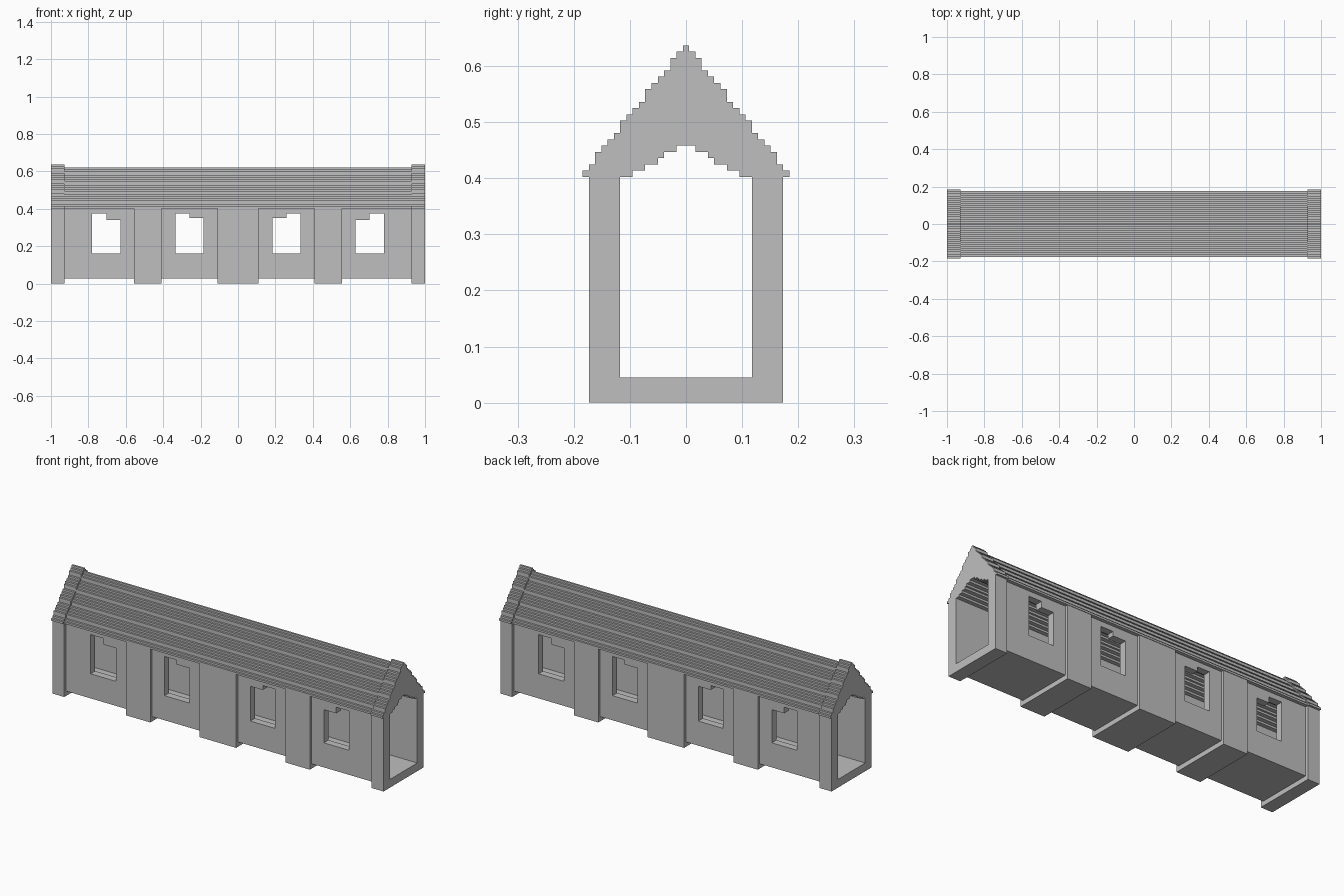
import bpy, bmesh

if "Cube" in bpy.data.objects:
    bpy.data.objects.remove(bpy.data.objects["Cube"])

U = 2 / 179            # size of one stair step
EAVE = 36 * U          # height of the wall tops
INNER = 10.5 * U       # half width of the passage
FLOOR = 4 * U          # floor level inside

stone = bpy.data.materials.new("light_grey_stone")
stone.diffuse_color = (0.52, 0.52, 0.52, 1)
stone.use_nodes = True
stone.node_tree.nodes["Principled BSDF"].inputs["Base Color"].default_value = stone.diffuse_color


def prism(name, outline, a, b, axis="x"):
    """Extrude a closed 2D outline along x (points y,z) or along y (points x,z)."""
    bm = bmesh.new()
    place = (lambda p, t: (t, p[0], p[1])) if axis == "x" else (lambda p, t: (p[0], t, p[1]))
    lo = [bm.verts.new(place(p, a)) for p in outline]
    hi = [bm.verts.new(place(p, b)) for p in outline]
    bm.faces.new(lo)
    bm.faces.new(hi[::-1])
    n = len(outline)
    for i in range(n):
        j = (i + 1) % n
        bm.faces.new((lo[j], lo[i], hi[i], hi[j]))
    bmesh.ops.recalc_face_normals(bm, faces=bm.faces)
    mesh = bpy.data.meshes.new(name)
    bm.to_mesh(mesh)
    bm.free()
    mesh.materials.append(stone)
    obj = bpy.data.objects.new(name, mesh)
    bpy.context.collection.objects.link(obj)
    return obj


def trough(half, bottom):
    """U-shaped section: two walls and a floor."""
    return [(-half, bottom), (half, bottom), (half, EAVE), (INNER, EAVE),
            (INNER, FLOOR), (-INNER, FLOOR), (-INNER, EAVE), (-half, EAVE)]


def mirrored(half_points):
    return half_points + [(-y, z) for y, z in reversed(half_points)]


# Stair heights from eave to ridge, and the ceiling steps (half width, rise)
HEIGHTS = [1, 2, 4, 5, 6, 7, 9, 10, 11, 12, 14, 15, 16, 17, 19, 20, 21]
CEILING = [(8.5, 1), (6.5, 2), (4.5, 3), (3.5, 4), (1.5, 5)]


def roof_section(sy, sz):
    """Stepped gable above a stepped ceiling; sy, sz scale the outer stairs."""
    top, prev = [], 0
    for i, h in enumerate(HEIGHTS):
        y = (16.5 - i) * U * sy
        top += [(y, EAVE + prev * U * sz), (y, EAVE + h * U * sz)]
        prev = h
    under, prev = [(INNER, EAVE)], 0
    for y, h in CEILING:
        under += [(y * U, EAVE + prev * U), (y * U, EAVE + h * U)]
        prev = h
    return mirrored(top) + mirrored(under)[::-1]


END = 0.928
WALL = 15.5 * U        # outer face of frames and buttresses
BAY = 0.157            # recessed wall face

# Long stepped roof
prism("main_roof", roof_section(0.955, 0.93), -END, END)

# Centre buttress
prism("centre_buttress", trough(WALL, 0), -0.11, 0.11)

for s, side in ((-1, "left"), (1, "right")):
    # Raised end gable and its frame
    prism(side + "_end_gable", roof_section(1, 1), s * END, s)
    prism(side + "_end_frame", trough(WALL, 0), s * END, s)
    # Side buttress
    prism(side + "_buttress", trough(WALL, 0), s * 0.408, s * 0.555)
    # Recessed bays, each with a stepped window cut through both walls
    for kind, x0, x1, w0, wm, w1, low in (
            ("inner", 0.11, 0.408, 0.184, 0.26, 0.334, 0.35),
            ("outer", 0.555, END, 0.628, 0.703, 0.78, 0.341)):
        bay = prism(f"{side}_{kind}_bay", trough(BAY, 0.026), s * x0, s * x1)
        hole = [(w0, 0.16), (w1, 0.16), (w1, 0.374), (wm, 0.374), (wm, low), (w0, low)]
        cutter = prism("window_cutter", [(s * x, z) for x, z in hole], -0.3, 0.3, "y")
        cutter.hide_render = True
        mod = bay.modifiers.new("window", "BOOLEAN")
        mod.operation = "DIFFERENCE"
        mod.solver = "EXACT"
        mod.object = cutter
        bpy.context.view_layer.objects.active = bay
        bpy.ops.object.modifier_apply(modifier=mod.name)
        bpy.data.objects.remove(cutter)
